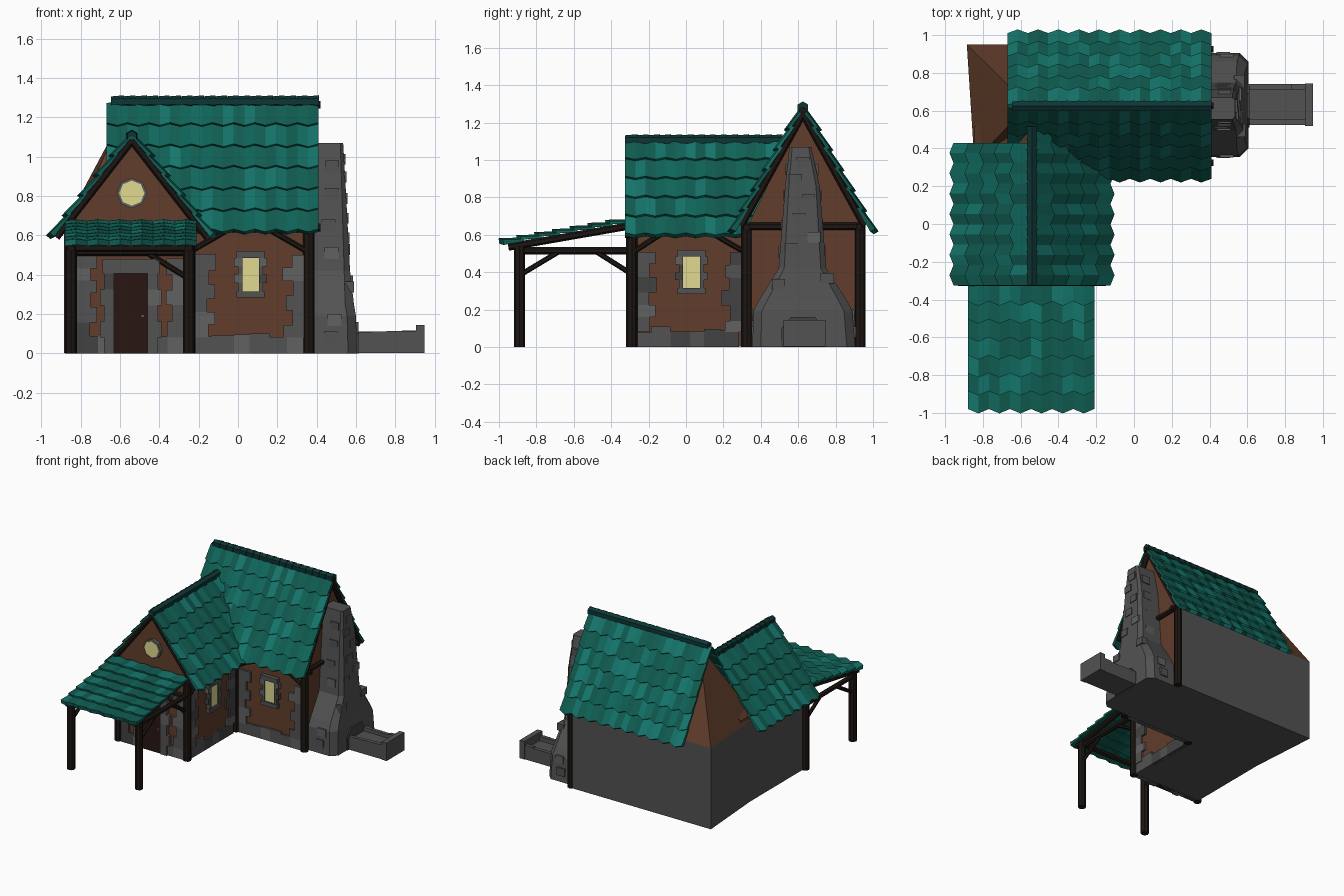
import bpy, bmesh, random
from mathutils import Vector as V, Matrix

if "Cube" in bpy.data.objects:
    bpy.data.objects.remove(bpy.data.objects["Cube"])

random.seed(4)
COL = dict(stone=(.085, .085, .085), stone_pale=(.12, .12, .12), stone_dark=(.055, .055, .055),
           plaster=(.12, .047, .024), wood=(.012, .008, .006), door=(.022, .008, .006),
           glass=(.75, .70, .28), teal=(.005, .105, .08), teal_light=(.007, .18, .15),
           teal_mid=(.005, .135, .105), teal_dark=(.004, .036, .034))
MAT = {}
for k, c in COL.items():
    MAT[k] = bpy.data.materials.new(k)
    MAT[k].diffuse_color = (*c, 1)
STONES = ['stone', 'stone', 'stone_pale', 'stone_dark']
TEALS = ['teal', 'teal', 'teal_mid', 'teal_light']
parts = {}


def get(name):
    return parts.setdefault(name, (bmesh.new(), []))


def slot(name, mat):
    used = get(name)[1]
    if mat not in used:
        used.append(mat)
    return used.index(mat)


def solid(name, low, high, mat):
    """Closed solid between two matching rings; returns its side faces."""
    bm, n = get(name)[0], len(low)
    a = [bm.verts.new(p) for p in low]
    b = [bm.verts.new(p) for p in high]
    sides = [bm.faces.new((a[i], a[(i + 1) % n], b[(i + 1) % n], b[i])) for i in range(n)]
    for f in sides + [bm.faces.new(a[::-1]), bm.faces.new(b)]:
        f.material_index = slot(name, mat)
    return sides


def box(name, x0, x1, y0, y1, z0, z1, mat):
    ring = [(x0, y0), (x1, y0), (x1, y1), (x0, y1)]
    solid(name, [(*p, z0) for p in ring], [(*p, z1) for p in ring], mat)


def beam(name, a, b, r=.02, mat='wood', n=6, r2=None):
    a, b = V(a), V(b)
    d = b - a
    m = Matrix.Translation((a + b) / 2) @ d.to_track_quat('Z', 'Y').to_matrix().to_4x4()
    bm = get(name)[0]
    res = bmesh.ops.create_cone(bm, cap_ends=True, segments=n, radius1=r, radius2=r2 or r,
                                depth=d.length, matrix=m)
    for f in {f for v in res['verts'] for f in v.link_faces}:
        f.material_index = slot(name, mat)


def on_wall(name, axis, c, a0, a1, z0, z1, d, mat):
    """Block standing proud by d of a wall facing -y or +x."""
    if axis == 'y':
        box(name, a0, a1, c - d, c + .02, z0, z1, mat)
    else:
        box(name, c - .02, c + d, a0, a1, z0, z1, mat)


def tiles(name, origin, u, v, cols, rows):
    """Folded roof tiles: u runs along the eave, v up the slope."""
    o, u, v = V(origin), V(u), V(v)
    n = u.cross(v).normalized()
    vh = v.normalized()

    def at(j, t, lift):
        return o + u * (j / cols) + v * t + n * lift
    for r in range(rows):
        for j in range(cols):
            t0, t1 = r / rows, min(1, (r + 1.15) / rows)
            low, high = [], []
            for jj, t, lift in ((j, t0, .026), (j + 1, t0, .026), (j + 1, t1, .008), (j, t1, .008)):
                odd = jj % 2
                drop = vh * (-.022 * odd if t == t0 else 0)
                low.append(at(jj, t, .010 * odd - .004 + (.012 if t == t0 and r else 0)) + drop)
                high.append(at(jj, t, lift + .010 * odd) + drop)
            solid(name, low, high, random.choice(TEALS))


def ridge(name, a, b, count):
    a, b = V(a), V(b)
    for i in range(count):
        beam(name, a.lerp(b, i / count), a.lerp(b, (i + 1.1) / count), .027, 'teal_dark', 6, .033)


def trim(axis, c, lo, hi):
    """Footing course and stepped corner stones of a wall."""
    a = lo
    while a < hi - .02:
        b = min(hi, a + random.uniform(.07, .12))
        on_wall('wall_stones', axis, c, a, b, 0, random.uniform(.075, .11), .014, random.choice(STONES))
        a = b
    for side in (0, 1):
        z, k = .08, side
        while z < .47:
            h, w = random.uniform(.06, .085), (.06, .1)[k % 2] + random.uniform(-.01, .01)
            a0 = hi - w if side else lo
            on_wall('wall_stones', axis, c, a0, a0 + w, z, z + h, .016, random.choice(STONES))
            z, k = z + h, k + 1


def frame(name, axis, c, a0, a1, z0, z1, w, top, sill, count):
    """Stone surround with uneven jamb stones, a lintel and an optional sill."""
    for i in range(count):
        s0, s1 = (z0 + (z1 - z0) * k / count for k in (i, i + 1))
        for e, s in ((a0, -1), (a1, 1)):
            q = e + s * (w + (.012 if i % 2 else -.008))
            on_wall(name, axis, c, min(e, q), max(e, q), s0, s1, .028, random.choice(STONES))
    on_wall(name, axis, c, a0 - w, a1 + w, z1, z1 + top, .032, 'stone')
    if sill:
        on_wall(name, axis, c, a0 - w, a1 + w, z0 - sill, z0, .032, 'stone')


# L-shaped lower walls: plaster at the front and inner sides, stone behind
foot = [(-.885, .95), (-.845, .4), (-.845, -.29), (-.25, -.29), (-.25, .33), (.37, .33), (.37, .95)]
sides = solid('walls', [(*p, .002) for p in foot], [(*p, .65) for p in foot], 'stone')
for i in (2, 3, 4, 5):
    sides[i].material_index = slot('walls', 'plaster')

# upper bodies: rear wing with a hipped left end, front gable wing
solid('rear_gable', [(-.885, .95, .65), (-.845, .33, .65), (.37, .33, .65), (.37, .95, .65)],
      [(-.57, .64, 1.24), (-.57, .62, 1.24), (.37, .62, 1.24), (.37, .64, 1.24)], 'plaster')
prof = [(-.845, .62), (-.235, .62), (-.235, .69), (-.54, 1.07), (-.845, .69)]
solid('front_gable', [(x, -.29, z) for x, z in prof], [(x, .52, z) for x, z in prof], 'plaster')

# roofs
tiles('rear_roof', (-.67, .262, .62), (1.08, 0, 0), (0, .363, .65), 20, 6)
tiles('rear_roof', (.41, .988, .62), (-1.08, 0, 0), (0, -.363, .65), 20, 6)
tiles('front_roof', (-.145, -.325, .595), (0, .86, 0), (-.395, 0, .505), 16, 5)
tiles('front_roof', (-.935, .43, .595), (0, -.755, 0), (.395, 0, .505), 14, 5)
tiles('porch_roof', (-.88, -.975, .55), (.67, 0, 0), (0, .665, .115), 12, 7)
ridge('rear_ridge', (-.645, .625, 1.28), (.405, .625, 1.28), 18)
ridge('front_ridge', (-.54, -.325, 1.105), (-.54, .51, 1.105), 14)

# posts
for x, y, h in ((-.85, -.29, .62), (-.245, -.29, .62), (-.245, .325, .64), (.36, .325, .66),
                (.36, .93, .66), (-.85, -.89, .54), (-.25, -.89, .54)):
    beam('posts', (x, y, 0), (x, y, h), .03, n=8)

# gable rafters, tie beams and beam ends
for s in (-1, 1):
    beam('gable_rafters', (-.54 + s * .385, -.31, .59), (-.54, -.31, 1.085))
    beam('gable_rafters', (.39, .625 + s * .33, .65), (.39, .625, 1.25))
    beam('tie_beams', (.33, .625 + s * .3, .64), (.42, .625 + s * .3, .64))
for a, b in (((.385, .32, .645), (.385, .94, .645)), ((-.25, .32, .635), (.37, .32, .635)),
             ((-.24, -.29, .62), (-.24, .33, .62)), ((-.85, -.3, .62), (-.25, -.3, .62)),
             ((.3, .625, 1.265), (.42, .625, 1.265))):
    beam('tie_beams', a, b)

# porch frame
for x in (-.85, -.25):
    beam('porch_frame', (x, -.89, .515), (x, -.29, .515))
    beam('porch_frame', (x, -.95, .535), (x, -.29, .65))
    beam('porch_frame', (x, -.88, .39), (x, -.68, .51), .014)
    beam('porch_frame', (x, -.29, .39), (x, -.48, .51), .014)
beam('porch_frame', (-.87, -.89, .535), (-.23, -.89, .535))
beam('porch_frame', (-.85, -.31, .515), (-.25, -.31, .515))
beam('porch_frame', (-.25, -.31, .38), (-.46, -.31, .51), .014)

# wall braces
for a, b in (((-.24, .315, .52), (-.04, .315, .635)), ((.35, .315, .52), (.15, .315, .635)),
             ((-.235, -.28, .51), (-.235, -.11, .62)), ((-.235, .31, .51), (-.235, .12, .62))):
    beam('wall_braces', a, b, .014)

# stone trim, windows and door
trim('y', -.29, -.82, -.27)
trim('x', -.25, -.26, .30)
trim('y', .33, -.215, .335)
for axis, c, a0, a1 in (('y', .33, .022, .106), ('x', -.25, -.016, .074)):
    on_wall('window_glass', axis, c, a0, a1, .315, .485, .018, 'glass')
    frame('window_frames', axis, c, a0, a1, .315, .485, .03, .035, .032, 4)
beam('round_window_frame', (-.54, -.28, .815), (-.54, -.312, .815), .077, 'stone_pale', 8)
beam('round_window', (-.54, -.28, .815), (-.54, -.318, .815), .064, 'glass', 8)
on_wall('door', 'y', -.29, -.63, -.46, 0, .405, .02, 'door')
frame('door_frame', 'y', -.29, -.63, -.46, 0, .405, .06, .075, 0, 5)
beam('door_knob', (-.485, -.3, .19), (-.485, -.322, .19), .009, 'stone_pale', 8)


# chimney: tapered stack with chamfered corners
def ring(z, x, y0, y1, c):
    return [(p, q, z) for p, q in ((.35, y0), (x - c, y0), (x, y0 + c), (x, y1 - c), (x - c, y1), (.35, y1))]


levels = [(0, .605, .355, .905, .045), (.19, .6, .36, .89, .045), (.25, .59, .39, .86, .045),
          (.42, .57, .495, .75, .03), (.86, .547, .53, .715, .02), (1.07, .535, .553, .67, .015)]
for a, b in zip(levels, levels[1:]):
    solid('chimney', ring(*a), ring(*b), 'stone')

# raised chimney stones on the outer face and the two flanks
for z, x, y in ((.5, .565, .53), (.56, .562, .65), (.66, .557, .57), (.76, .552, .62),
                (.87, .547, .55), (.96, .541, .59), (.31, .583, .46), (.34, .58, .72)):
    box('chimney_stones', x - .05, x + .006, y, y + .07, z, z + .055, random.choice(STONES))
for z, y0, y1 in ((.05, .35, .91), (.14, .352, .90), (.48, .495, .745), (.62, .507, .733),
                  (.78, .52, .724), (.92, .532, .709)):
    x = random.uniform(.42, .46)
    box('chimney_stones', x, x + .07, y0, y1, z, z + .06, random.choice(STONES))

# hearth arch and the stone trough running out of it
arch = [(.51, 0), (.74, 0), (.74, .1), (.69, .16), (.56, .16), (.51, .1)]
solid('hearth_arch', [(.58, y, z) for y, z in arch], [(.612, y, z) for y, z in arch], 'stone_dark')
box('trough', .59, .94, .53, .735, .002, .08, 'stone')
for y in (.525, .71):
    for i in range(4):
        x = .6 + i * .078
        box('trough', x, x + .078, y, y + .03, .002, random.uniform(.105, .115), random.choice(STONES[:2]))
box('trough', .905, .948, .52, .745, .002, .145, 'stone')

# turn every collected part into an object
for name, (bm, mats) in parts.items():
    bmesh.ops.recalc_face_normals(bm, faces=bm.faces[:])
    me = bpy.data.meshes.new(name)
    bm.to_mesh(me)
    bm.free()
    for m in mats:
        me.materials.append(MAT[m])
    bpy.context.collection.objects.link(bpy.data.objects.new(name, me))

for m in bpy.data.materials:
    if m.users and not m.is_grease_pencil:
        m.use_nodes = True
        m.node_tree.nodes["Principled BSDF"].inputs["Base Color"].default_value = m.diffuse_color
